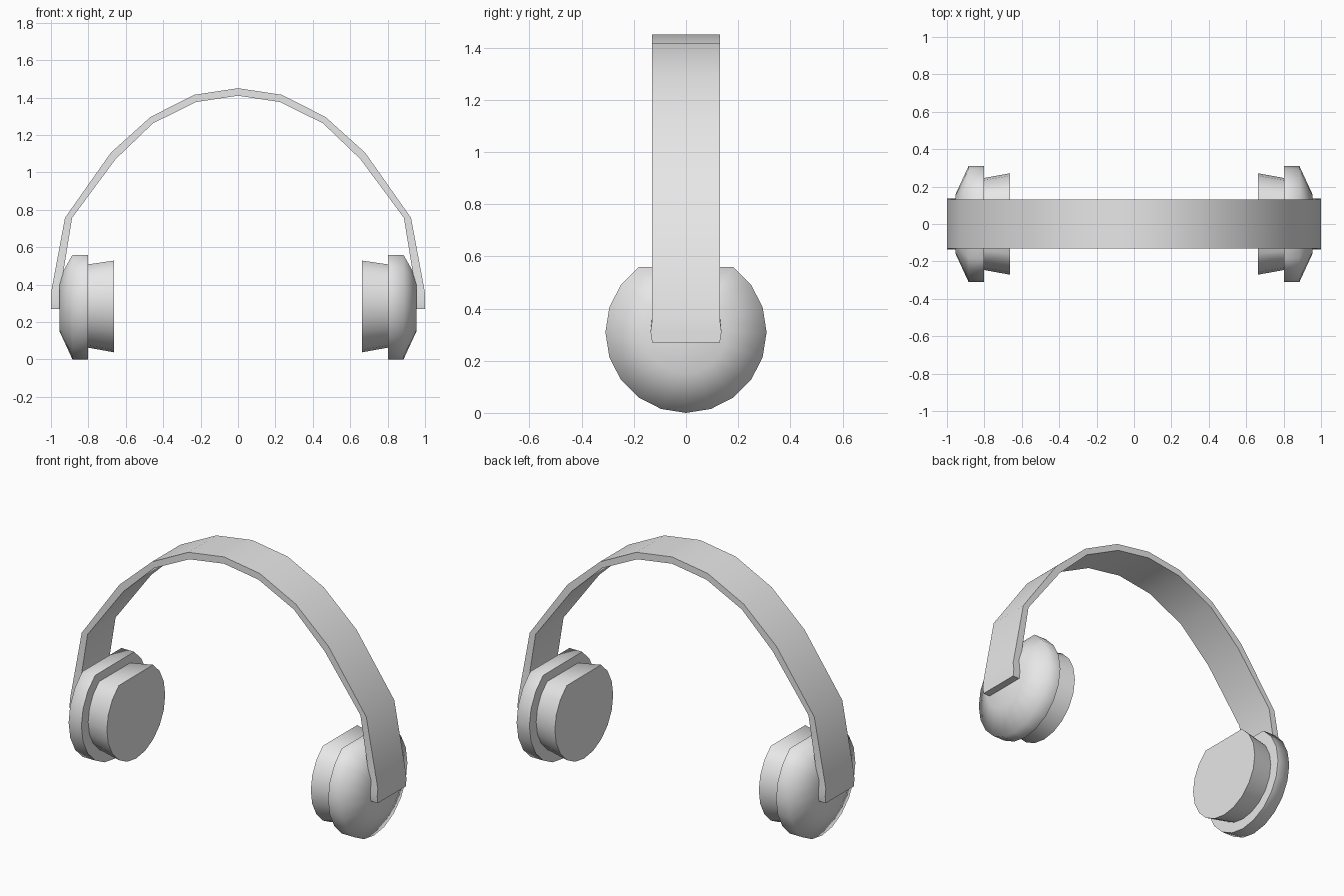
import bpy, bmesh, math

cube = bpy.data.objects.get("Cube")
if cube:
    bpy.data.objects.remove(cube, do_unlink=True)

grey = bpy.data.materials.new("light grey")
grey.use_nodes = True
grey.diffuse_color = (0.8, 0.8, 0.8, 1)
grey.node_tree.nodes["Principled BSDF"].inputs["Base Color"].default_value = (0.8, 0.8, 0.8, 1)


def loft(name, rings, angle):
    """Skin a row of equal rings, close both ends and shade smooth by angle."""
    bm = bmesh.new()
    loops = [[bm.verts.new(p) for p in ring] for ring in rings]
    n = len(loops[0])
    for a, b in zip(loops, loops[1:]):
        for i in range(n):
            j = (i + 1) % n
            bm.faces.new((a[i], a[j], b[j], b[i]))
    bm.faces.new(loops[0])
    bm.faces.new(loops[-1])
    bmesh.ops.recalc_face_normals(bm, faces=bm.faces)
    mesh = bpy.data.meshes.new(name)
    bm.to_mesh(mesh)
    bm.free()
    mesh.materials.append(grey)
    obj = bpy.data.objects.new(name, mesh)
    bpy.context.collection.objects.link(obj)
    bpy.ops.object.select_all(action='DESELECT')
    obj.select_set(True)
    bpy.context.view_layer.objects.active = obj
    bpy.ops.object.shade_smooth_by_angle(angle=math.radians(angle))
    return obj


# Ear cups: twenty-sided discs with the top three corners cut flat
CUP_Z = 0.309


def disc(x, radius):
    angles = [math.radians(54 - 18 * i) for i in range(17)]
    return [(x, radius * math.cos(a), CUP_Z + radius * math.sin(a)) for a in angles]


shell = [(0.955, 0.157), (0.885, 0.309), (0.802, 0.309)]
cushion = [(0.802, 0.246), (0.663, 0.271)]
for side, s in (("left", 1), ("right", -1)):
    loft(side + "_ear_cup", [disc(s * x, r) for x, r in shell + cushion], 70)

# Headband: half profile of outer x, z, inner x, z, half width
half = [
    (1.0, 0.27, 0.95, 0.27, 0.13),
    (1.0, 0.31, 0.95, 0.31, 0.136),
    (1.0, 0.355, 0.95, 0.37, 0.13),
    (0.925, 0.757, 0.887, 0.757, 0.13),
    (0.68, 1.105, 0.655, 1.07, 0.13),
    (0.467, 1.297, 0.455, 1.262, 0.13),
    (0.232, 1.415, 0.225, 1.376, 0.13),
]
profile = half + [(0, 1.45, 0, 1.41, 0.13)]
profile += [(-ox, oz, -ix, iz, w) for ox, oz, ix, iz, w in reversed(half)]
loft("headband", [[(ox, -w, oz), (ox, w, oz), (ix, w, iz), (ix, -w, iz)]
                  for ox, oz, ix, iz, w in profile], 40)
